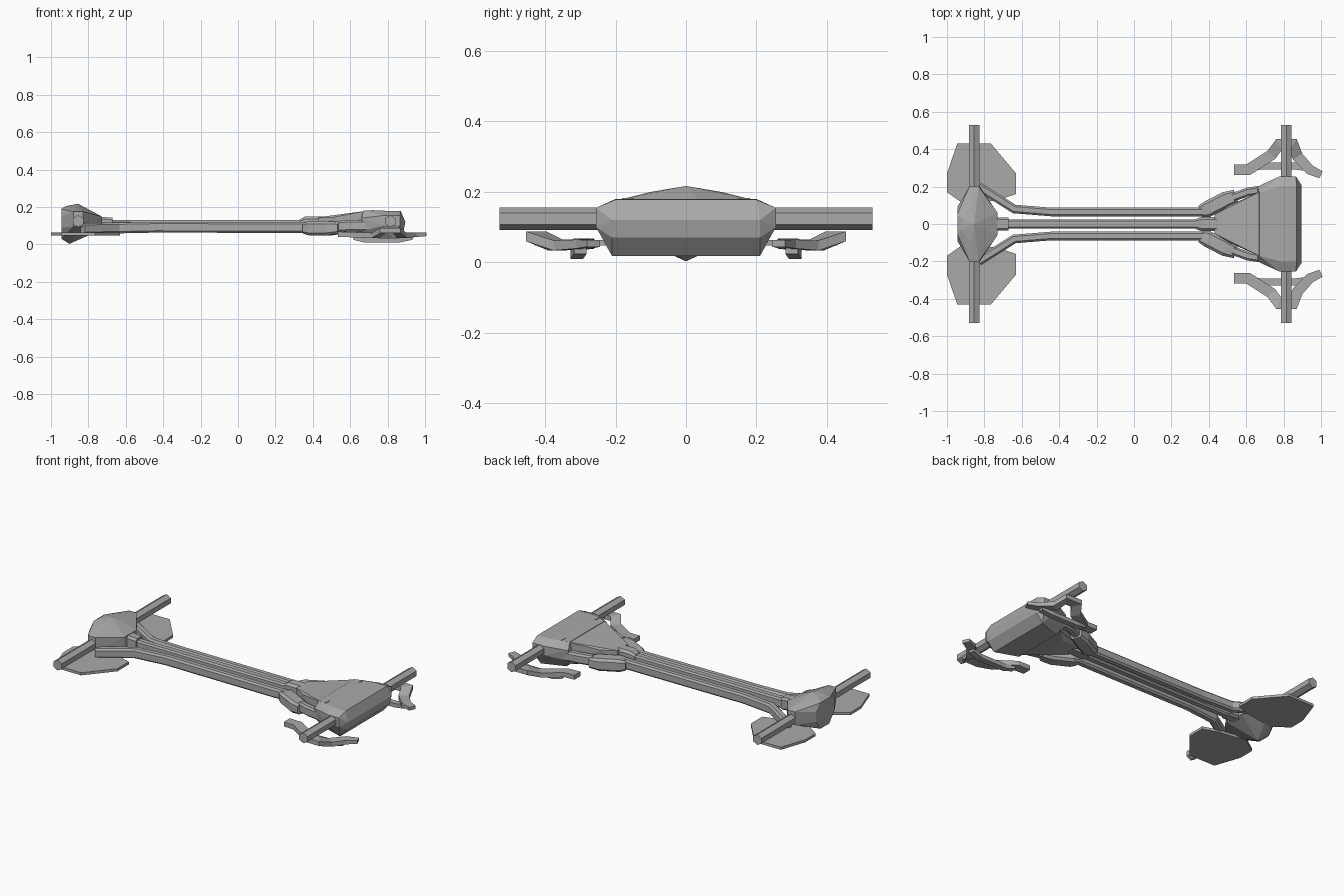
import bpy, bmesh
from mathutils import Vector

cube = bpy.data.objects.get("Cube")
if cube:
    bpy.data.objects.remove(cube)

grey = bpy.data.materials.new("plain_grey")
grey.use_nodes = True
grey.diffuse_color = (0.4, 0.4, 0.4, 1)
grey.node_tree.nodes["Principled BSDF"].inputs["Base Color"].default_value = (0.4, 0.4, 0.4, 1)


def finish(name, bm):
    bmesh.ops.recalc_face_normals(bm, faces=bm.faces)
    mesh = bpy.data.meshes.new(name)
    bm.to_mesh(mesh)
    bm.free()
    mesh.materials.append(grey)
    bpy.context.collection.objects.link(bpy.data.objects.new(name, mesh))


def hull(name, points):
    """Faceted solid, symmetric across y."""
    bm = bmesh.new()
    for p in {(x, s * y, z) for x, y, z in points for s in (-1, 1)}:
        bm.verts.new(p)
    res = bmesh.ops.convex_hull(bm, input=bm.verts)
    spare = {v for v in res["geom_interior"] + res["geom_unused"]
             if isinstance(v, bmesh.types.BMVert)}
    bmesh.ops.delete(bm, geom=list(spare), context="VERTS")
    bmesh.ops.dissolve_limit(bm, angle_limit=0.02, verts=bm.verts, edges=bm.edges)
    finish(name, bm)


def sweep(name, path, section, side=1, scales=None):
    """Carry a (sideways, up) section along a path, mitred in plan."""
    pts = [Vector((x, side * y, z)) for x, y, z in path]
    bm = bmesh.new()
    rings = []
    for i, p in enumerate(pts):
        dirs = [(b - a).xy.normalized() for a, b in zip(pts, pts[1:])]
        d0, d1 = dirs[max(i - 1, 0)], dirs[min(i, len(dirs) - 1)]
        t = (d0 + d1).normalized()
        k = (scales[i] if scales else 1)
        n = Vector((-t.y, t.x, 0)) / max(t.dot(d0), 0.6)
        rings.append([bm.verts.new(p + n * u * k + Vector((0, 0, v * k)))
                      for u, v in section])
    count = len(section)
    for a, b in zip(rings, rings[1:]):
        for i in range(count):
            j = (i + 1) % count
            bm.faces.new((a[i], a[j], b[j], b[i]))
    bm.faces.new(rings[0])
    bm.faces.new(rings[-1])
    finish(name, bm)


def chamfered(w, h, c):
    """Cross-section with four cut corners."""
    return [(w, h - c), (w - c, h), (c - w, h), (-w, h - c),
            (-w, c - h), (c - w, -h), (w - c, -h), (w, c - h)]


def box(w, h):
    return [(w, h), (-w, h), (-w, -h), (w, -h)]


# Hexagonal axles
hexagon = [(0, .032), (.028, .016), (.028, -.016), (0, -.032), (-.028, -.016), (-.028, .016)]
for name, x in (("rear_axle", -.855), ("front_axle", .815)):
    sweep(name, [(x, -.53, .124), (x, .53, .124)], hexagon)

# Rear gear housing with a ridge and a keel
hull("rear_housing", [
    (-.855, 0, .217), (-.92, .03, .205), (-.945, .05, .19), (-.945, .09, .15),
    (-.945, .09, .09), (-.945, .04, .03), (-.90, 0, .003), (-.87, .1, .2),
    (-.86, .1, .05), (-.73, .06, .15), (-.73, .06, .08),
    (-.88, .2, .175), (-.83, .2, .175), (-.88, .2, .095), (-.825, .2, .095)])
sweep("rear_coupling", [(-.75, 0, .11), (-.67, 0, .105)], chamfered(.035, .038, .012))

# Central spine and its front sleeve
sweep("spine", [(-.72, 0, .1), (.42, 0, .1)], chamfered(.024, .03, .009))
sweep("spine_sleeve", [(.33, 0, .105), (.36, 0, .11), (.43, 0, .11), (.47, 0, .11)],
      chamfered(.038, .04, .014), scales=(.7, 1, 1, .9))

# Front gear housing and tapered neck
hull("front_housing", [
    (.67, .17, .18), (.78, .2, .18), (.87, .2, .178), (.895, .21, .12),
    (.885, .21, .07), (.84, .21, .018), (.70, .16, .018), (.66, .19, .07),
    (.66, .2, .14), (.78, .255, .155), (.865, .255, .155),
    (.865, .255, .1), (.78, .255, .1)])
hull("neck", [
    (.43, .05, .145), (.43, .05, .085), (.51, .1, .145), (.51, .09, .08),
    (.62, .13, .162), (.69, .18, .18), (.69, .18, .04), (.60, .10, .04)])

for side, label in ((1, "left"), (-1, "right")):
    # Flared side rails
    sweep(label + "_rail", [(-.83, .2, .085), (-.64, .08, .088), (-.44, .064, .092),
                            (.4, .064, .09)], chamfered(.023, .029, .01), side)
    # Rail sockets and struts leading into the front housing
    sweep(label + "_socket", [(.355, .066, .086), (.39, .078, .086), (.49, .13, .086),
                              (.545, .15, .088)],
          chamfered(.043, .038, .014), side, (.75, 1, 1, .8))
    sweep(label + "_strut", [(.53, .143, .095), (.61, .172, .1), (.70, .185, .1)],
          chamfered(.023, .03, .01), side)

    # Flat rear foot plates
    outline = [(-1, .27), (-.945, .43), (-.765, .43), (-.63, .27), (-.63, .16),
               (-.72, .13), (-.9, .1), (-1, .17)]
    bm = bmesh.new()
    face = bm.faces.new([bm.verts.new((x, side * y, .048)) for x, y in outline])
    lifted = bmesh.ops.extrude_face_region(bm, geom=[face])["geom"]
    bmesh.ops.translate(bm, vec=(0, 0, .016),
                        verts=[v for v in lifted if isinstance(v, bmesh.types.BMVert)])
    finish(label + "_foot_plate", bm)

    # Arched claw below the front axle, with a lower brace
    sweep(label + "_claw", [(.535, .29, .054), (.61, .29, .052), (.735, .37, .048),
                            (.775, .425, .074), (.85, .425, .074), (.875, .36, .048),
                            (.94, .29, .052), (1, .263, .054)],
          box(.029, .014), side, (1, 1, 1, 1, 1, 1, .9, .7))
    sweep(label + "_claw_brace", [(.62, .3, .036), (.68, .31, .022), (.86, .31, .022),
                                  (.93, .3, .036)], box(.018, .012), side)

    # Small raised vents on the front housing
    sweep(label + "_vent", [(.72, .148, .18), (.72, .182, .18)], box(.004, .003), side)
